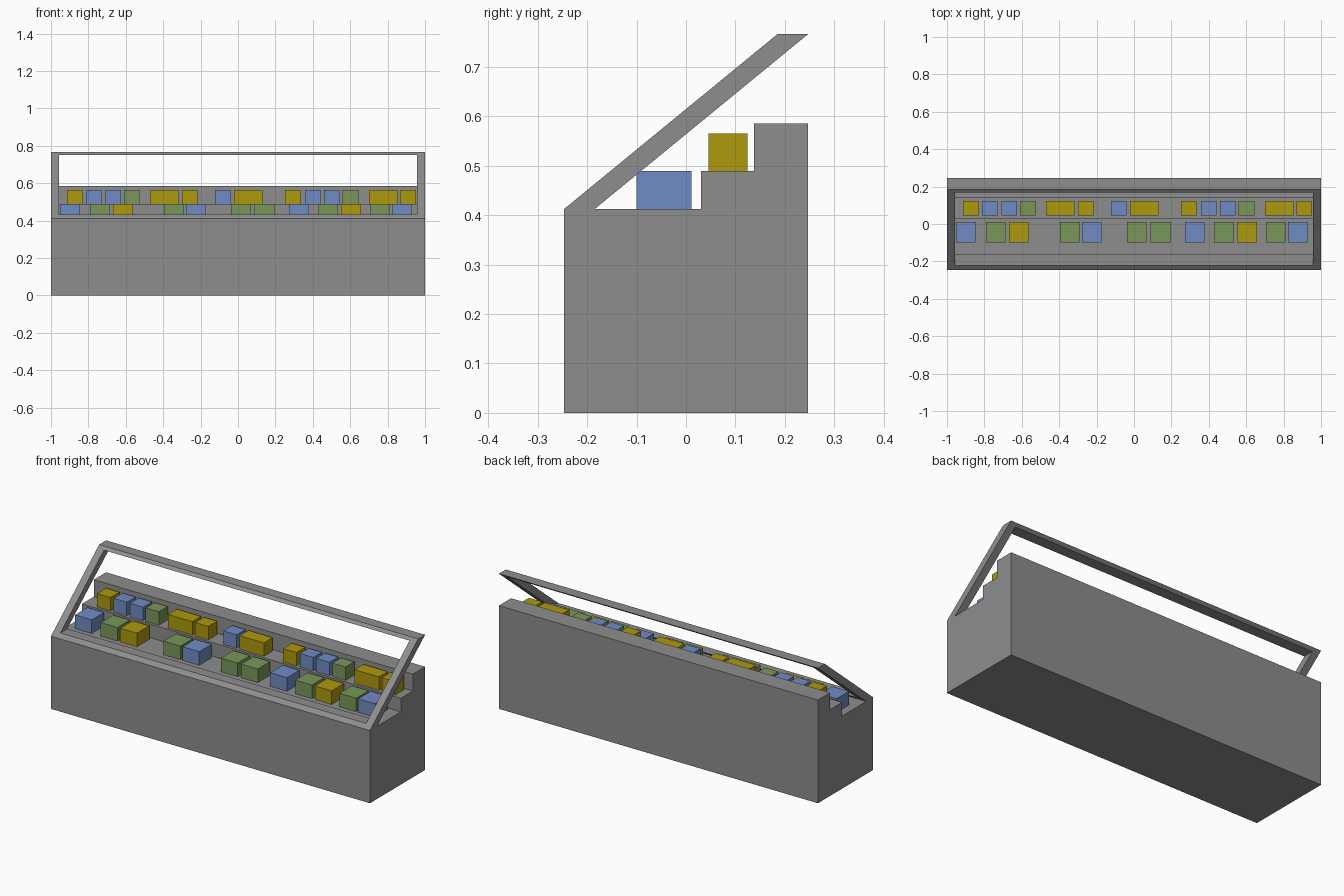
import bpy, bmesh

if "Cube" in bpy.data.objects:
    bpy.data.objects.remove(bpy.data.objects["Cube"])


def make_object(name, bm, material):
    bmesh.ops.recalc_face_normals(bm, faces=bm.faces)
    mesh = bpy.data.meshes.new(name)
    bm.to_mesh(mesh)
    bm.free()
    obj = bpy.data.objects.new(name, mesh)
    bpy.context.collection.objects.link(obj)
    mesh.materials.append(material)
    return obj


def make_material(name, color):
    mat = bpy.data.materials.new(name)
    mat.diffuse_color = (*color, 1)
    mat.use_nodes = True
    mat.node_tree.nodes["Principled BSDF"].inputs["Base Color"].default_value = mat.diffuse_color
    return mat


dark_grey = make_material("dark_grey", (0.27, 0.27, 0.27))

# Stepped cabinet body: side profile (y, z) extruded along x
profile = [(-0.247, 0), (0.247, 0), (0.247, 0.585), (0.138, 0.585),
           (0.138, 0.489), (0.03, 0.489), (0.03, 0.412), (-0.247, 0.412)]
bm = bmesh.new()
face = bm.faces.new([bm.verts.new((-1, y, z)) for y, z in profile])
ext = bmesh.ops.extrude_face_region(bm, geom=[face])
bmesh.ops.translate(bm, vec=(2, 0, 0),
                    verts=[v for v in ext["geom"] if isinstance(v, bmesh.types.BMVert)])
# Close the starting end if the extrusion consumed it
bmesh.ops.holes_fill(bm, edges=[e for e in bm.edges if e.is_boundary], sides=0)
make_object("stepped_body", bm, dark_grey)

# Slanted open frame: rectangular ring on the slope, thickened along y
Z0, Z1 = 0.412, 0.766
SLOPE = 0.432 / (Z1 - Z0)
DEPTH = 0.062
bm = bmesh.new()


def ring(half, low, high, dy):
    return [bm.verts.new((x, -0.247 + dy + (z - Z0) * SLOPE, z))
            for x, z in ((-half, low), (half, low), (half, high), (-half, high))]


loops = [ring(1, Z0, Z1, 0), ring(0.958, 0.432, 0.752, 0),
         ring(0.958, 0.432, 0.752, DEPTH), ring(1, Z0, Z1, DEPTH)]
for k in range(4):
    a, b = loops[k], loops[(k + 1) % 4]
    for i in range(4):
        j = (i + 1) % 4
        bm.faces.new((a[i], a[j], b[j], b[i]))
make_object("slanted_frame", bm, dark_grey)

# Goods on the two steps
colors = {"y": ("yellow", make_material("yellow", (0.42, 0.32, 0.004))),
          "b": ("blue", make_material("blue", (0.16, 0.26, 0.55))),
          "g": ("green", make_material("green", (0.19, 0.31, 0.10)))}


def add_box(row, key, x, width, y0, y1, z0, z1):
    label, mat = colors[key]
    bm = bmesh.new()
    bmesh.ops.create_cube(bm, size=1)
    bmesh.ops.scale(bm, vec=(width, y1 - y0, z1 - z0), verts=bm.verts)
    bmesh.ops.translate(bm, vec=(x + width / 2, (y0 + y1) / 2, (z0 + z1) / 2), verts=bm.verts)
    make_object(f"{row}_{label}_box", bm, mat)


# Back row: colour and left edge; capital letter marks a wide box
back = zip("ybbgYybYybbgYy",
           (-0.914, -0.812, -0.709, -0.61, -0.47, -0.30, -0.123, -0.021,
            0.252, 0.357, 0.459, 0.56, 0.70, 0.87))
for key, x in back:
    add_box("back", key.lower(), x, 0.152 if key.isupper() else 0.083,
            0.045, 0.124, 0.489, 0.565)

# Front row: colour and left edge
front = zip("bgygbggbgygb",
            (-0.952, -0.791, -0.669, -0.396, -0.278, -0.037, 0.089,
             0.272, 0.429, 0.552, 0.706, 0.823))
for key, x in front:
    add_box("front", key, x, 0.105, -0.10, 0.011, 0.412, 0.489)
